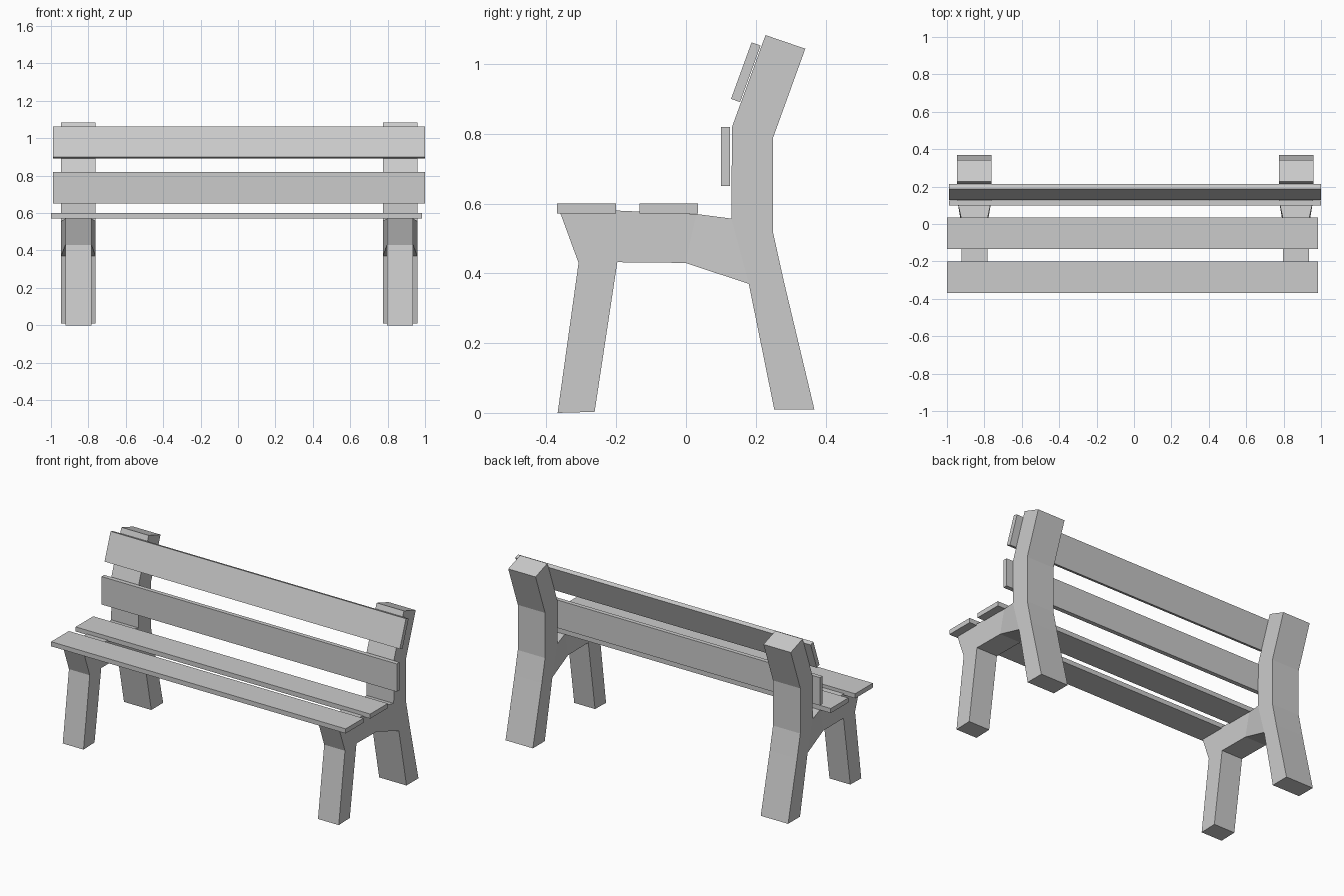
import bpy, bmesh

if "Cube" in bpy.data.objects:
    bpy.data.objects.remove(bpy.data.objects["Cube"])


def prism(name, pts, faces, x_mid, halves):
    """Extrude a (y, z) outline along x, with its own half width per point."""
    bm = bmesh.new()
    n = len(pts)
    sides = [[bm.verts.new((x_mid + s * h, y, z)) for (y, z), h in zip(pts, halves)]
             for s in (-1, 1)]
    for side in sides:
        for f in faces:
            bm.faces.new([side[i] for i in f])
    for i in range(n):
        j = (i + 1) % n
        bm.faces.new((sides[0][i], sides[0][j], sides[1][j], sides[1][i]))
    bmesh.ops.recalc_face_normals(bm, faces=bm.faces)
    me = bpy.data.meshes.new(name)
    bm.to_mesh(me)
    bm.free()
    ob = bpy.data.objects.new(name, me)
    bpy.context.collection.objects.link(ob)
    return ob


def plank(name, pts, x0, x1):
    return prism(name, pts, [range(len(pts))], (x0 + x1) / 2, [(x1 - x0) / 2] * len(pts))


def rect(y0, y1, z0, z1):
    return [(y0, z0), (y1, z0), (y1, z1), (y0, z1)]


# End frames: narrow front leg and seat arm, flaring into a wider rear post
front = [(0.03, 0.57), (-0.2, 0.58), (-0.36, 0.572), (-0.308, 0.43),
         (-0.368, 0.0), (-0.262, 0.003), (-0.197, 0.432), (-0.002, 0.43)]
rear = [(0.18, 0.37), (0.253, 0.01), (0.368, 0.01), (0.281, 0.375), (0.25, 0.515),
        (0.25, 0.79), (0.342, 1.044), (0.228, 1.083), (0.132, 0.82), (0.13, 0.557)]
a, b = len(front), len(front) + len(rear)
frame_faces = [range(a), (a - 1, a, b - 1, 0), range(a, b)]
for label, x in (("left", -0.8535), ("right", 0.8665)):
    prism(label + "_end_frame", front + rear, frame_faces, x,
          [0.07] * len(front) + [0.092] * len(rear))

# Seat planks
plank("front_seat_plank", rect(-0.37, -0.2, 0.572, 0.6), -1.0, 0.985)
plank("rear_seat_plank", rect(-0.134, 0.035, 0.572, 0.6), -1.0, 0.985)

# Backrest planks: one upright, one leaning with the post
plank("lower_back_plank", rect(0.1, 0.126, 0.65, 0.82), -0.99, 1.0)
plank("upper_back_plank", [(0.129, 0.9), (0.155, 0.891), (0.214, 1.053), (0.188, 1.062)],
      -0.99, 1.0)
